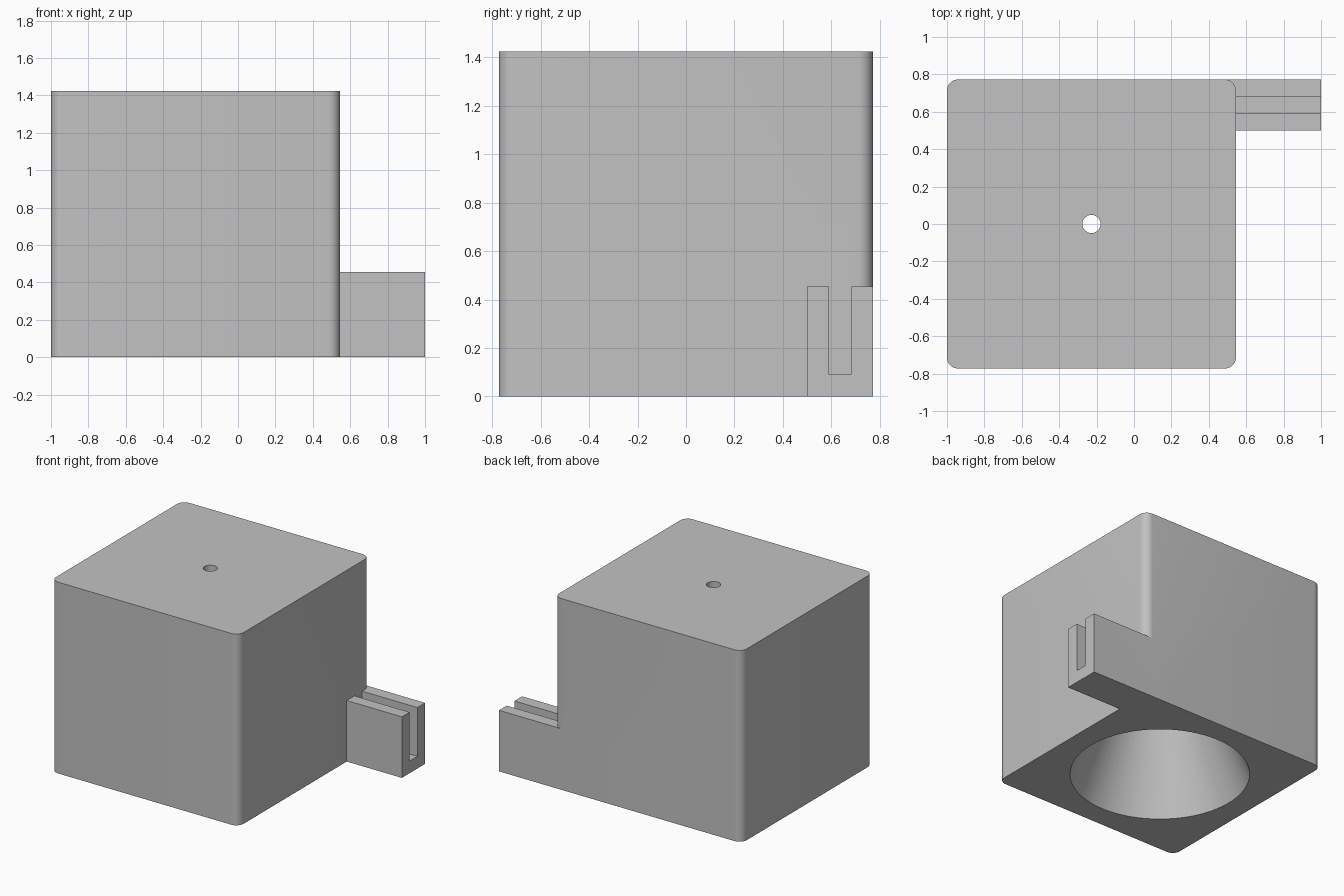
import bpy, bmesh, math
from mathutils import Matrix, Vector

if "Cube" in bpy.data.objects:
    bpy.data.objects.remove(bpy.data.objects["Cube"], do_unlink=True)

U = 1 / 33                      # one design unit
SIDE, HEIGHT = 51 * U, 47 * U   # housing block
CX = -1 + SIDE / 2              # block and funnel axis
BACK = SIDE / 2
RADIUS = 2 * U                  # vertical corner rounding

grey = bpy.data.materials.new("plain_grey")
grey.use_nodes = True
colour = (0.54, 0.54, 0.54, 1)
grey.diffuse_color = colour
grey.node_tree.nodes["Principled BSDF"].inputs["Base Color"].default_value = colour


def prism(name, outline, direction):
    """Extrude a closed outline of 3D points along a direction."""
    bm = bmesh.new()
    face = bm.faces.new([bm.verts.new(p) for p in outline])
    ext = bmesh.ops.extrude_face_region(bm, geom=[face])
    moved = [g for g in ext["geom"] if isinstance(g, bmesh.types.BMVert)]
    bmesh.ops.translate(bm, verts=moved, vec=direction)
    return finish(name, bm)


def finish(name, bm):
    bmesh.ops.recalc_face_normals(bm, faces=bm.faces)
    mesh = bpy.data.meshes.new(name)
    bm.to_mesh(mesh)
    bm.free()
    mesh.materials.append(grey)
    obj = bpy.data.objects.new(name, mesh)
    bpy.context.collection.objects.link(obj)
    return obj


def combine(target, other, operation):
    """Apply an exact boolean, then remove the helper."""
    mod = target.modifiers.new(operation.title(), "BOOLEAN")
    mod.object, mod.operation, mod.solver = other, operation, "EXACT"
    bpy.context.view_layer.objects.active = target
    bpy.ops.object.modifier_apply(modifier=mod.name)
    bpy.data.objects.remove(other, do_unlink=True)


# Housing block with rounded vertical corners
outline = []
inner = SIDE / 2 - RADIUS
for quarter, (sx, sy) in enumerate([(1, 1), (-1, 1), (-1, -1), (1, -1)]):
    for i in range(9):
        a = math.pi / 2 * (quarter + i / 8)
        outline.append((CX + sx * inner + RADIUS * math.cos(a),
                        sy * inner + RADIUS * math.sin(a), 0))
housing = prism("funnel_housing", outline, Vector((0, 0, HEIGHT)))

# Slotted side bracket, flush with the back face
t, tall = 3 * U, 15 * U
profile = [(0, 0), (3 * t, 0), (3 * t, tall), (2 * t, tall),
           (2 * t, t), (t, t), (t, tall), (0, tall)]
start = CX + inner
bracket = prism("slotted_bracket",
                [(start, BACK - 3 * t + y, z) for y, z in profile],
                Vector((1 - start, 0, 0)))
combine(housing, bracket, "UNION")

# Conical cavity narrowing to a small hole through the top
mouth, hole, neck = 20 * U, 1.6 * U, HEIGHT - 2 * U
bm = bmesh.new()
pts = [(0, -0.1), (mouth, -0.1), (mouth, 0), (hole, neck),
       (hole, HEIGHT + 0.1), (0, HEIGHT + 0.1)]
verts = [bm.verts.new((CX + r, 0, z)) for r, z in pts]
edges = [bm.edges.new(pair) for pair in zip(verts, verts[1:])]
bmesh.ops.spin(bm, geom=verts + edges, cent=(CX, 0, 0), axis=(0, 0, 1),
               angle=math.tau, steps=72)
bmesh.ops.remove_doubles(bm, verts=bm.verts, dist=0.0001)
cavity = finish("cavity_cutter", bm)
cavity.hide_render = True
combine(housing, cavity, "DIFFERENCE")

# Smooth curved walls, keep hard edges
bpy.ops.object.select_all(action="DESELECT")
housing.select_set(True)
bpy.context.view_layer.objects.active = housing
bpy.ops.object.shade_smooth_by_angle(angle=math.radians(20))
